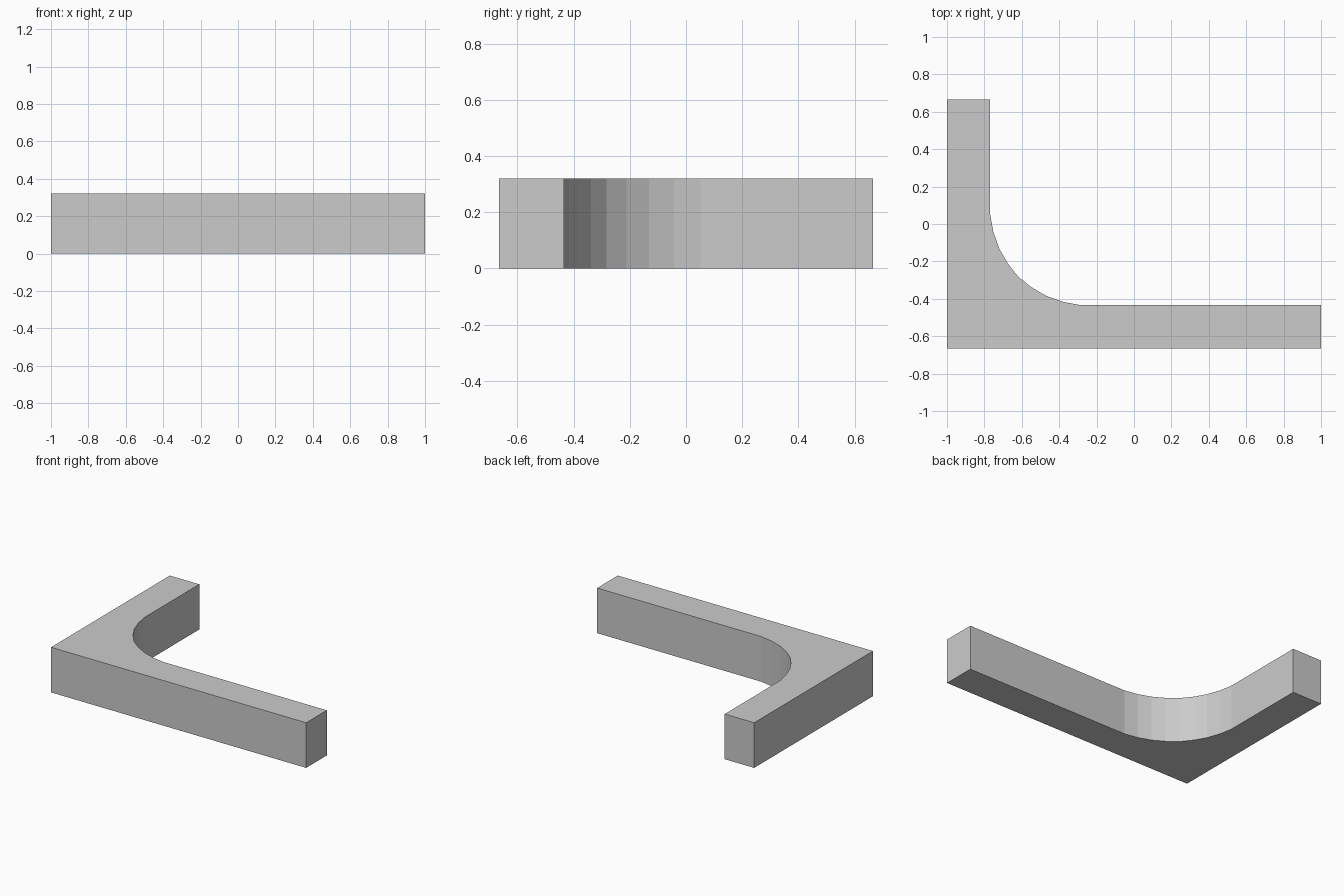
import bpy, bmesh

if "Cube" in bpy.data.objects:
    bpy.data.objects.remove(bpy.data.objects["Cube"])

HALF_X, HALF_Y, HEIGHT, ARM = 1.0, 0.665, 0.32, 0.231

# Half of the inner fillet, measured from the inner corner; mirrored on the diagonal
half = [(0, 0.485), (0.017, 0.392), (0.049, 0.302), (0.095, 0.222), (0.151, 0.151)]
fillet = half + [(b, a) for a, b in reversed(half[:-1])]
inner_x, inner_y = -HALF_X + ARM, -HALF_Y + ARM

# L-shaped outline, counter-clockwise
outline = [(-HALF_X, HALF_Y), (-HALF_X, -HALF_Y), (HALF_X, -HALF_Y), (HALF_X, inner_y)]
outline += [(inner_x + a, inner_y + b) for a, b in reversed(fillet)]
outline.append((inner_x, HALF_Y))

# Extrude the outline upwards
bm = bmesh.new()
base = bm.faces.new([bm.verts.new((x, y, 0)) for x, y in outline])
top = bmesh.ops.extrude_face_region(bm, geom=[base], use_keep_orig=True)
bmesh.ops.translate(bm, vec=(0, 0, HEIGHT),
                    verts=[g for g in top["geom"] if isinstance(g, bmesh.types.BMVert)])
bmesh.ops.recalc_face_normals(bm, faces=bm.faces[:])

mesh = bpy.data.meshes.new("corner_bracket")
bm.to_mesh(mesh)
bm.free()
bracket = bpy.data.objects.new("corner_bracket", mesh)
bpy.context.collection.objects.link(bracket)
